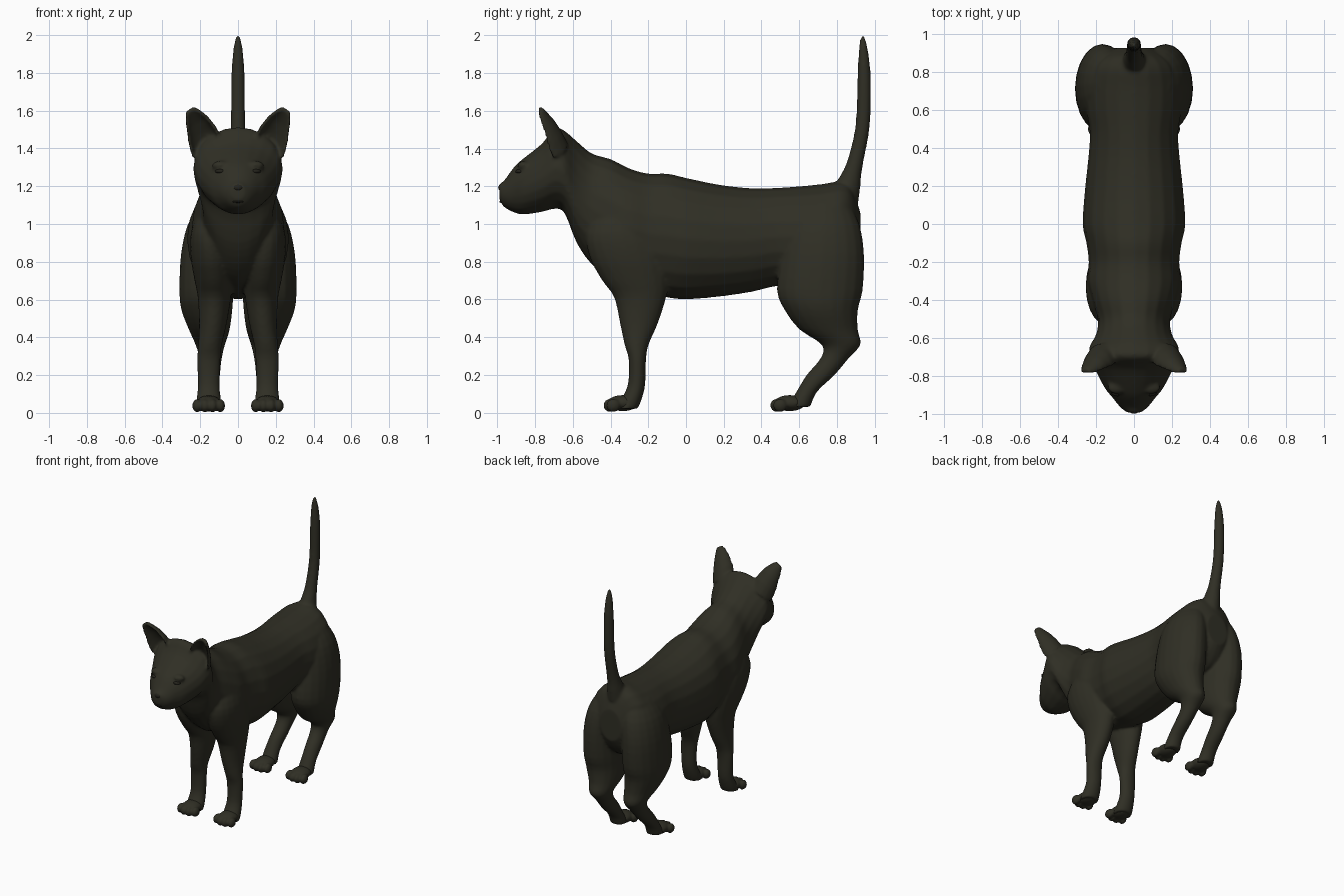
import bpy, bmesh, math
from mathutils import Vector

if "Cube" in bpy.data.objects:
    bpy.data.objects.remove(bpy.data.objects["Cube"])


def material(name, rgb):
    m = bpy.data.materials.new(name)
    m.diffuse_color = (*rgb, 1)
    m.use_nodes = True
    m.node_tree.nodes["Principled BSDF"].inputs["Base Color"].default_value = m.diffuse_color
    return m


FUR = material("dark_olive_fur", (0.029, 0.028, 0.018))
DARK = material("dark_eye_and_nose", (0.017, 0.016, 0.011))


def smooth_rows(rows, steps=3):
    """Catmull-Rom interpolation between section rows."""
    out = []
    for i in range(len(rows) - 1):
        p = [rows[max(0, min(len(rows) - 1, i + k))] for k in (-1, 0, 1, 2)]
        for s in range(steps):
            t = s / steps
            out.append([0.5 * (2 * b + (c - a) * t + (2 * a - 5 * b + 4 * c - d) * t * t
                               + (3 * b - a - 3 * c + d) * t ** 3) for a, b, c, d in zip(*p)])
    return out + [list(rows[-1])]


def skin(bm, rings):
    """Bridge rings of points and cap both ends."""
    vr = [[bm.verts.new(p) for p in r] for r in rings]
    n = len(vr[0])
    for a, b in zip(vr, vr[1:]):
        for i in range(n):
            j = (i + 1) % n
            bm.faces.new((a[i], a[j], b[j], b[i]))
    bm.faces.new(vr[0][::-1])
    bm.faces.new(vr[-1])


ANGLES = [2 * math.pi * i / 20 for i in range(20)]


def loft_y(bm, rows):
    """Rows of y, bottom, top, half width."""
    skin(bm, [[Vector((w * math.cos(a), y, (b + t) / 2 + (t - b) / 2 * math.sin(a)))
               for a in ANGLES] for y, b, t, w in smooth_rows(rows)])


def loft_z(bm, rows, side=1):
    """Rows of z, x, y, x radius, y radius."""
    skin(bm, [[Vector((side * (x + rx * math.cos(a)), y + ry * math.sin(a), z))
               for a in ANGLES] for z, x, y, rx, ry in smooth_rows(rows)])


def ball(bm, loc, size, seg=12):
    new = bmesh.ops.create_uvsphere(bm, u_segments=seg, v_segments=8, radius=1)["verts"]
    for v in new:
        v.co = Vector(v.co[k] * size[k] + loc[k] for k in range(3))


def ear(bm, side):
    """Cupped ear: crescent sections from base to tip."""
    rows = [(.165, -.715, 1.40, .095, .09), (.19, -.74, 1.47, .088, .08),
            (.215, -.757, 1.53, .070, .06), (.238, -.775, 1.575, .050, .042),
            (.255, -.785, 1.606, .029, .028)]
    u, d = Vector((.84, .08, -.53)), Vector((0, 1, .25))
    rings = []
    for x, y, z, w, depth in rows:
        arc = [math.pi * i / 8 for i in range(9)]
        pts = [u * w * math.cos(a) + d * depth * math.sin(a) for a in arc]
        pts += [u * (w - .016) * math.cos(a) + d * ((depth - .026) * math.sin(a) - .004)
                for a in reversed(arc)]
        rings.append([Vector(((x + p.x) * side, y + p.y, z + p.z)) for p in pts])
    skin(bm, rings)


def finish(name, bm, mat, voxel=None):
    bmesh.ops.recalc_face_normals(bm, faces=bm.faces[:])
    for f in bm.faces:
        f.smooth = True
    me = bpy.data.meshes.new(name)
    bm.to_mesh(me)
    bm.free()
    me.materials.append(mat)
    ob = bpy.data.objects.new(name, me)
    bpy.context.collection.objects.link(ob)
    if voxel:
        # Fuse the overlapping forms into one continuous skin
        r = ob.modifiers.new("fuse", "REMESH")
        r.mode, r.voxel_size, r.use_smooth_shade = "VOXEL", voxel, True
        s = ob.modifiers.new("soften", "SMOOTH")
        s.factor, s.iterations = 0.5, 5
    return ob


# Head, neck, torso, legs and tail, fused
bm = bmesh.new()
loft_y(bm, [(-.99, 1.13, 1.215, .035), (-.965, 1.09, 1.23, .07), (-.91, 1.06, 1.305, .115),
            (-.86, 1.05, 1.35, .155), (-.76, 1.065, 1.43, .207), (-.70, 1.08, 1.51, .232),
            (-.645, 1.06, 1.495, .235), (-.58, .90, 1.44, .20), (-.50, .785, 1.375, .19),
            (-.40, .70, 1.345, .22), (-.30, .66, 1.295, .245), (-.20, .63, 1.268, .238),
            (-.10, .61, 1.268, .25), (.0, .60, 1.245, .27), (.18, .615, 1.208, .258),
            (.35, .64, 1.19, .24), (.48, .67, 1.192, .232), (.60, .66, 1.2, .25),
            (.72, .65, 1.212, .255), (.82, .68, 1.225, .23), (.88, .74, 1.19, .17),
            (.925, .82, 1.06, .09)])
loft_z(bm, [(1.12, 0, .83, .07, .085), (1.2, 0, .855, .06, .07), (1.26, 0, .875, .05, .055),
            (1.34, 0, .9, .042, .043), (1.52, 0, .937, .038, .038), (1.76, 0, .945, .036, .036),
            (1.9, 0, .942, .028, .027), (1.975, 0, .938, .016, .016), (2.004, 0, .937, .006, .006)])
for side in (-1, 1):
    # Front leg from shoulder to ankle
    loft_z(bm, [(1.08, .13, -.34, .08, .13), (.95, .145, -.34, .105, .19),
                (.82, .14, -.31, .11, .20), (.70, .13, -.27, .10, .175),
                (.61, .125, -.243, .088, .138), (.47, .133, -.25, .073, .10),
                (.36, .148, -.262, .063, .064), (.28, .155, -.258, .062, .046),
                (.15, .155, -.262, .058, .046), (.07, .155, -.29, .065, .055),
                (.02, .155, -.315, .068, .06)], side)
    # Hind leg from hip through hock to ankle
    loft_z(bm, [(1.12, .11, .74, .08, .12), (1.0, .14, .73, .125, .19),
                (.84, .162, .725, .14, .22), (.65, .167, .71, .143, .228),
                (.545, .165, .717, .135, .195), (.44, .152, .757, .108, .155),
                (.36, .147, .823, .078, .103), (.29, .145, .79, .06, .075),
                (.20, .15, .715, .055, .075), (.11, .155, .64, .055, .055),
                (.03, .155, .60, .062, .06)], side)
    ear(bm, side)
    # Whisker pad and brow
    ball(bm, (side * .028, -.955, 1.145), (.035, .03, .03))
    ball(bm, (side * .09, -.86, 1.31), (.05, .035, .025))
finish("cat_body", bm, FUR, .0105)

# Paws with four toes each
for name, y0 in (("front_paw", -.36), ("hind_paw", .525)):
    for side, label in ((-1, "left"), (1, "right")):
        bm = bmesh.new()
        ball(bm, (side * .155, y0 + .025, .05), (.068, .085, .043), 16)
        for k in range(4):
            off = k - 1.5
            ball(bm, (side * .155 + off * .041, y0 - .05 + abs(off) * .016, .038),
                 (.026, .038, .036))
        finish(f"{name}_{label}", bm, FUR, .008)

# Eyes, slanted almonds
bm = bmesh.new()
for side in (-1, 1):
    ball(bm, (side * .088, -.879, 1.279), (.034, .026, .013))
finish("eyes", bm, DARK)

# Nose and mouth line
bm = bmesh.new()
ball(bm, (0, -.98, 1.193), (.028, .016, .018))
finish("nose", bm, DARK)
bm = bmesh.new()
ball(bm, (0, -.978, 1.118), (.03, .012, .006))
finish("mouth", bm, DARK)
